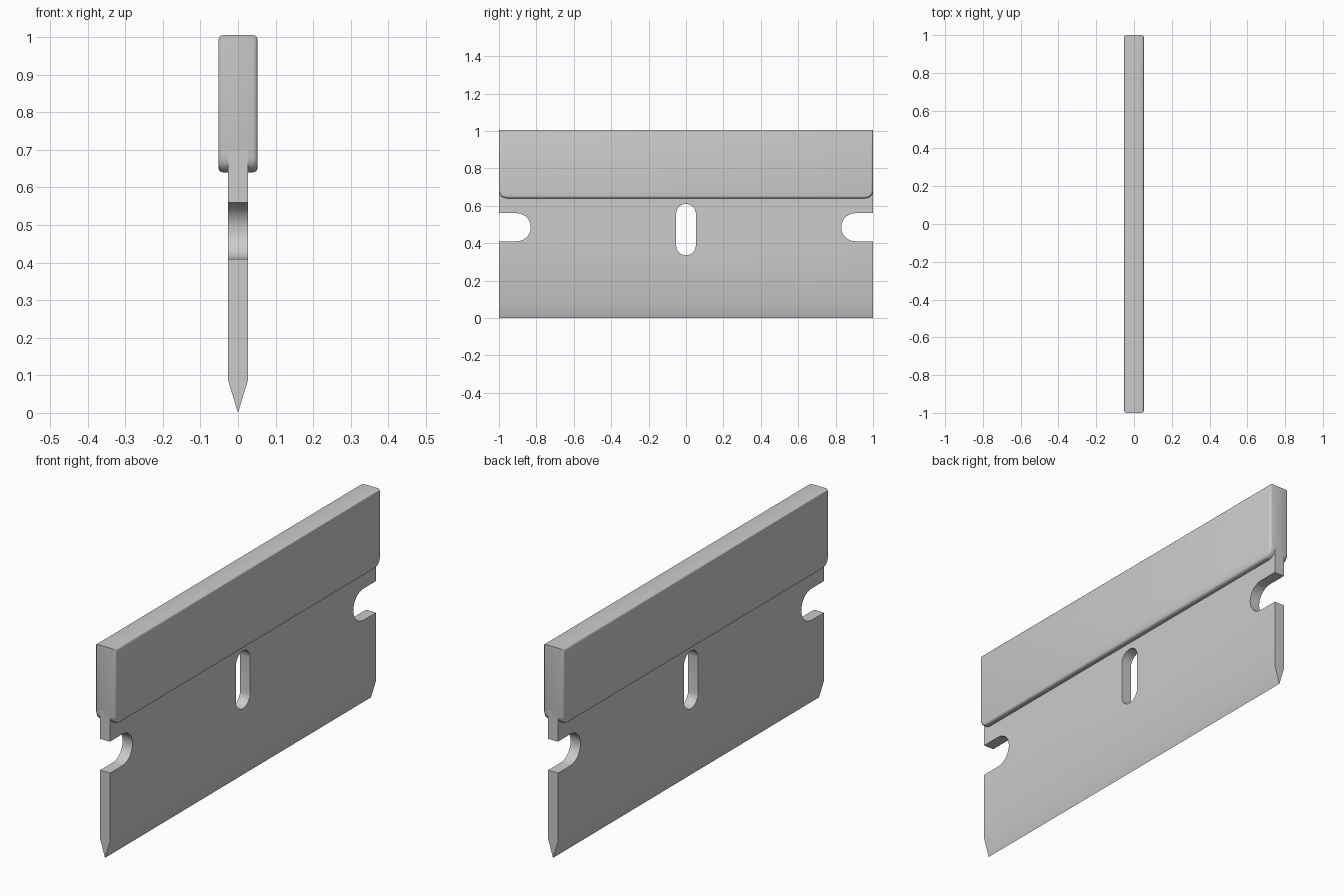
import bpy, bmesh
from math import cos, sin, pi, radians

if "Cube" in bpy.data.objects:
    bpy.data.objects.remove(bpy.data.objects["Cube"])


def arc(cy, cz, r, a0, a1, n):
    return [(cy + r * cos(radians(a0 + (a1 - a0) * i / n)),
             cz + r * sin(radians(a0 + (a1 - a0) * i / n))) for i in range(n + 1)]


def prism(name, outline, half, axis, bevel=0.0):
    """Extrude an outline symmetrically along 'x' (outline is y,z) or 'y' (outline is x,z)."""
    bm = bmesh.new()
    at = (lambda a, b: (-half, a, b)) if axis == 'x' else (lambda a, b: (a, -half, b))
    face = bm.faces.new([bm.verts.new(at(a, b)) for a, b in outline])
    ext = bmesh.ops.extrude_face_region(bm, geom=[face])
    verts = [g for g in ext['geom'] if isinstance(g, bmesh.types.BMVert)]
    move = (2 * half, 0, 0) if axis == 'x' else (0, 2 * half, 0)
    bmesh.ops.translate(bm, verts=verts, vec=move)
    bmesh.ops.recalc_face_normals(bm, faces=bm.faces)
    if bevel:
        # round only the rims of the two broad faces
        rims = [e for e in bm.edges if abs(e.verts[0].co.x - e.verts[1].co.x) < 1e-5]
        bmesh.ops.bevel(bm, geom=rims, offset=bevel, segments=3, profile=0.5, affect='EDGES')
    mesh = bpy.data.meshes.new(name)
    bm.to_mesh(mesh)
    bm.free()
    obj = bpy.data.objects.new(name, mesh)
    bpy.context.collection.objects.link(obj)
    return obj


def cut(target, cutter):
    cutter.hide_render = True
    mod = target.modifiers.new("cut", 'BOOLEAN')
    mod.operation = 'DIFFERENCE'
    mod.solver = 'EXACT'
    mod.object = cutter
    bpy.context.view_layer.objects.active = target
    bpy.ops.object.modifier_apply(modifier=mod.name)
    bpy.data.objects.remove(cutter)


# Blade: thin plate with a double-ground lower edge
t = 0.026
blade = prism("blade", [(0, 0), (t, 0.085), (t, 0.70), (-t, 0.70), (-t, 0.085)], 1.0, 'y')

# Centre slot
slot = arc(0, 0.557, 0.053, 0, 180, 12) + arc(0, 0.388, 0.053, 180, 360, 12)
cut(blade, prism("slot_cutter", slot, 0.2, 'x'))

# Round-ended notches at both ends
for s in (-1, 1):
    notch = [(1.1, 0.56)] + arc(0.905, 0.485, 0.075, 90, 270, 14) + [(1.1, 0.41)]
    cut(blade, prism("notch_cutter", [(s * y, z) for y, z in notch], 0.2, 'x'))

# Spine: thick folded backing with rounded lower corners
r = 0.04
spine_outline = ([(1, 1.005), (-1, 1.005)]
                 + arc(-1 + r, 0.64 + r, r, 180, 270, 4)
                 + arc(1 - r, 0.64 + r, r, 270, 360, 4))
spine = prism("spine", spine_outline, 0.052, 'x', bevel=0.012)

# Smooth shading with sharp edges kept
bpy.ops.object.select_all(action='DESELECT')
for obj in (blade, spine):
    obj.select_set(True)
bpy.context.view_layer.objects.active = spine
bpy.ops.object.shade_smooth_by_angle(angle=radians(35))
